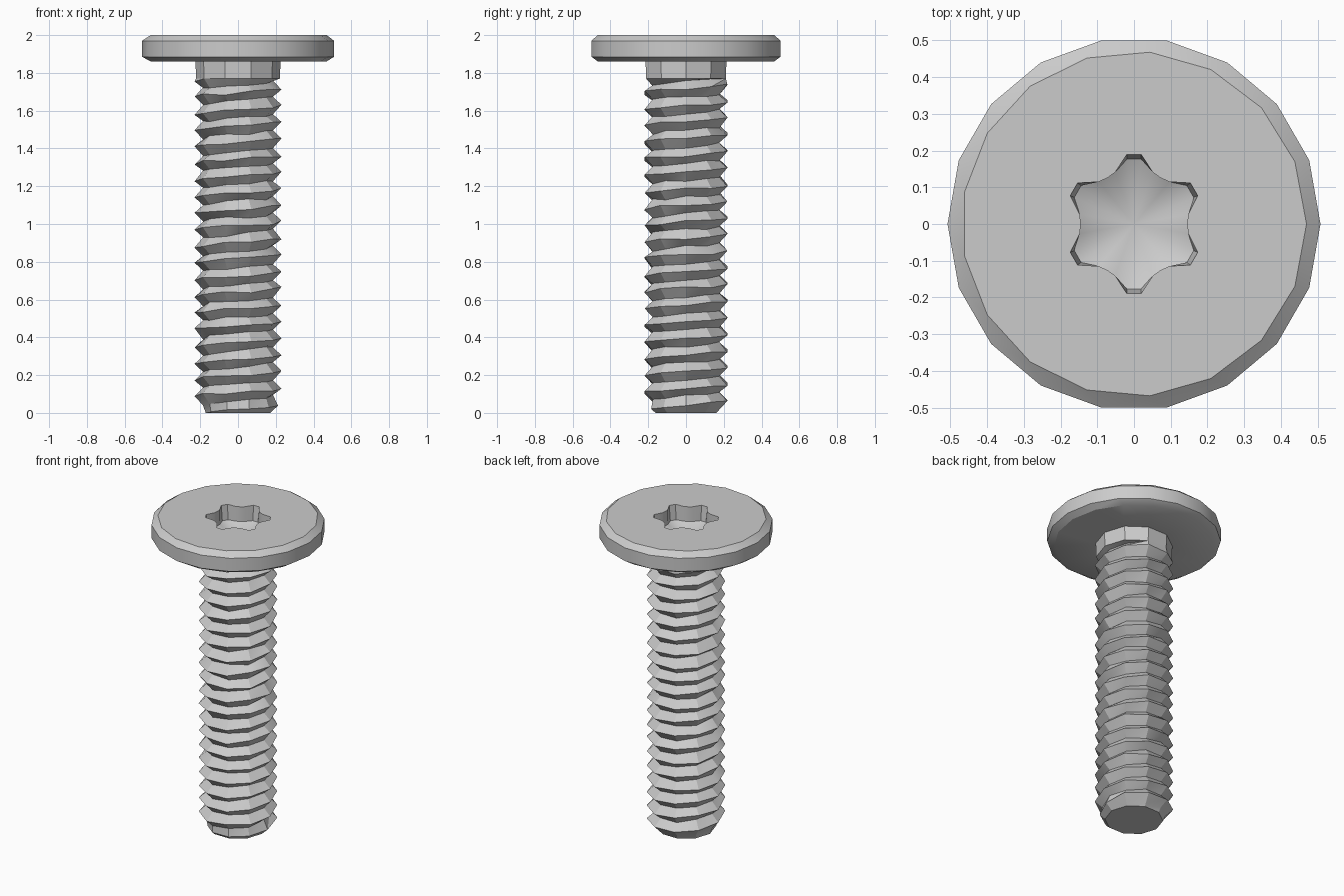
import bpy
import bmesh
import math
import random

random.seed(4)
TAU = math.tau

old = bpy.data.objects.get("Cube")
if old:
    bpy.data.objects.remove(old, do_unlink=True)

steel = bpy.data.materials.new("grey steel")
GREY = (0.6, 0.6, 0.6, 1)
steel.use_nodes = True
steel.diffuse_color = GREY
steel.node_tree.nodes["Principled BSDF"].inputs["Base Color"].default_value = GREY


def loop(bm, points):
    """Closed loop of edges through the points."""
    vs = [bm.verts.new(p) for p in points]
    return [bm.edges.new((a, b)) for a, b in zip(vs, vs[1:] + vs[:1])]


def ring(bm, sides, r, z):
    return loop(bm, [(r * math.cos(TAU * i / sides), r * math.sin(TAU * i / sides), z)
                     for i in range(sides)])


def finish(bm, name, angle):
    bmesh.ops.recalc_face_normals(bm, faces=bm.faces)
    mesh = bpy.data.meshes.new(name)
    bm.to_mesh(mesh)
    bm.free()
    mesh.materials.append(steel)
    obj = bpy.data.objects.new(name, mesh)
    bpy.context.collection.objects.link(obj)
    bpy.ops.object.select_all(action="DESELECT")
    obj.select_set(True)
    bpy.context.view_layer.objects.active = obj
    bpy.ops.object.shade_smooth_by_angle(angle=math.radians(angle))


# Head: chamfered disc with a six-lobed drive socket
TOP, UNDER = 2.0, 1.86
SHAFT_SIDES, CREST, ROOT = 10, 0.23, 0.185


def star(bm, tip, z):
    """Six-pointed outline with blunt tips and shallow curved valleys."""
    lobe = [(-6, tip), (6, tip), (20, 0.15), (30, 0.145), (40, 0.15)]
    pts = []
    for k in range(6):
        for deg, r in lobe:
            a = math.radians(30 + 60 * k + deg)
            pts.append((r * math.cos(a), r * math.sin(a), z))
    return loop(bm, pts)


bm = bmesh.new()
rings = [ring(bm, n, r, z) for n, r, z in (
    (17, 0.47, TOP), (18, 0.508, 1.97), (18, 0.508, 1.885), (17, 0.468, UNDER))]
for upper, lower in zip(rings, rings[1:]):
    bmesh.ops.bridge_loops(bm, edges=upper + lower)

mouth = star(bm, 0.19, TOP)
floor = star(bm, 0.178, 1.905)
bmesh.ops.triangle_fill(bm, edges=rings[0] + mouth, use_beauty=True)
bmesh.ops.bridge_loops(bm, edges=mouth + floor)
apex = bm.verts.new((0, 0, 1.83))
for e in floor:
    bm.faces.new((*e.verts, apex))

neck = ring(bm, SHAFT_SIDES, CREST - 0.005, UNDER)
bmesh.ops.triangle_fill(bm, edges=rings[3] + neck, use_beauty=True)
finish(bm, "head", 30)

# Shaft: helical V thread with a chamfered tip and a plain neck
PITCH, THREAD_TOP, TIP = 0.088, 1.77, 0.17
bm = bmesh.new()
columns = []
steps = 2 * int(THREAD_TOP / PITCH + 3)
for i in range(SHAFT_SIDES + 1):
    turn = i / SHAFT_SIDES
    column = []
    for k in range(-3, steps):
        z = (k / 2 + turn) * PITCH
        r = CREST if k % 2 else ROOT
        # The seam column repeats the first one, one pitch further on
        random.seed(1000 * (i % SHAFT_SIDES) + k + (2 if i == SHAFT_SIDES else 0))
        z += random.uniform(-0.008, 0.008)
        z = min(max(z, 0), THREAD_TOP)
        r = CREST - 0.008 if z == THREAD_TOP else min(r, TIP + 1.1 * z)
        a = TAU * turn
        column.append(bm.verts.new((r * math.cos(a), r * math.sin(a), z)))
    a = TAU * turn
    column.append(bm.verts.new(((CREST - 0.005) * math.cos(a),
                                (CREST - 0.005) * math.sin(a), UNDER)))
    columns.append(column)

for left, right in zip(columns, columns[1:]):
    for k in range(len(left) - 1):
        bm.faces.new((left[k], right[k], right[k + 1]))
        bm.faces.new((left[k], right[k + 1], left[k + 1]))
bmesh.ops.remove_doubles(bm, verts=bm.verts, dist=0.0005)
bmesh.ops.dissolve_degenerate(bm, edges=bm.edges, dist=0.0005)

# Flat end of the shaft
rim = [e for e in bm.edges if e.is_boundary and all(v.co.z < 0.001 for v in e.verts)]
bmesh.ops.edgeloop_fill(bm, edges=rim)
finish(bm, "threaded_shaft", 20)
